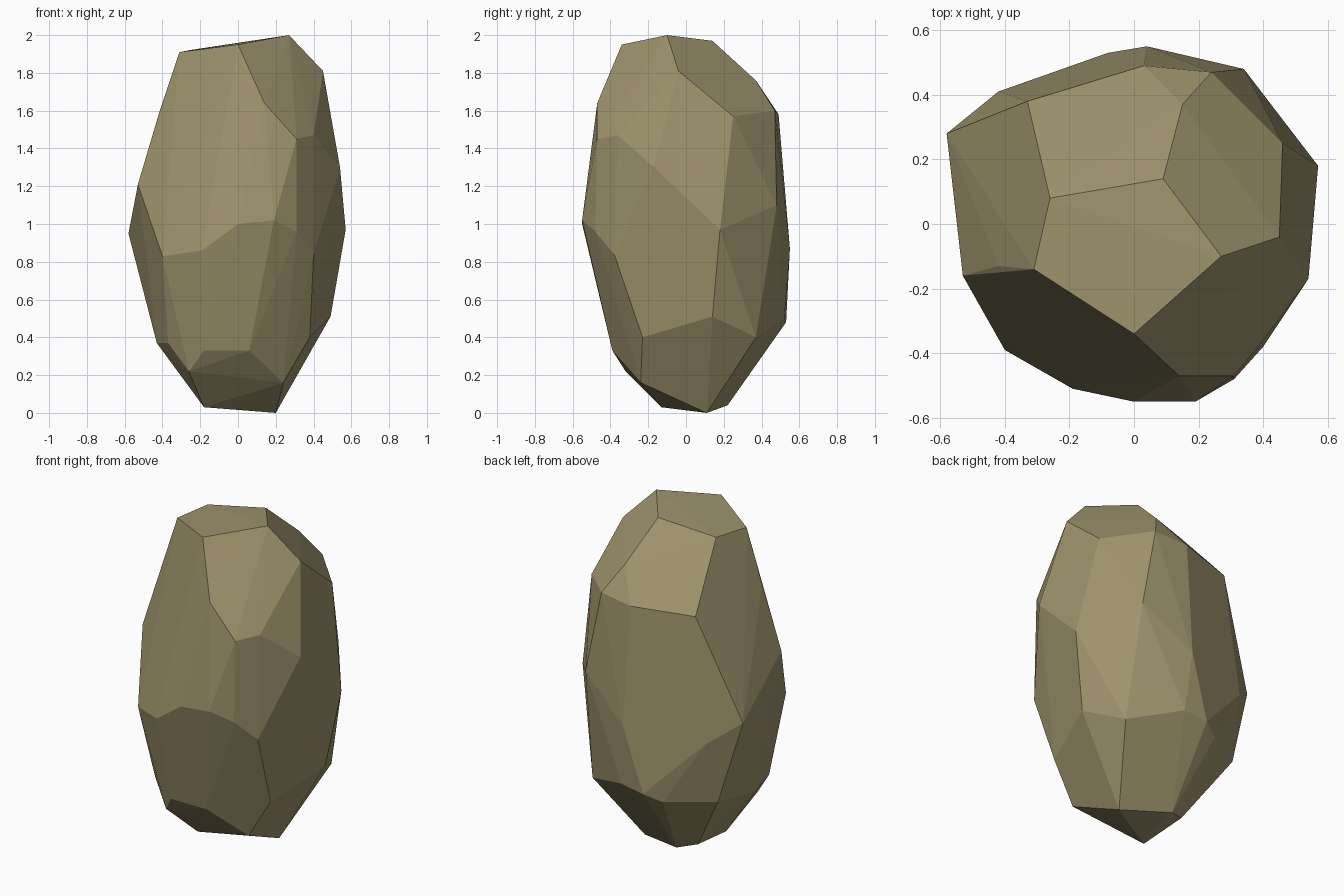
import bpy
import bmesh
import math

# Remove the default object
default_cube = bpy.data.objects.get("Cube")
if default_cube:
    bpy.data.objects.remove(default_cube, do_unlink=True)


def make_material(name, color):
    material = bpy.data.materials.new(name)
    material.use_nodes = True
    material.diffuse_color = color
    shader = next(n for n in material.node_tree.nodes if n.type == "BSDF_PRINCIPLED")
    shader.inputs["Base Color"].default_value = color
    shader.inputs["Roughness"].default_value = 0.9
    return material


def make_chiselled_stone(name, corner_rings, material):
    """Wrap a faceted skin around irregular rings of corners."""
    mesh = bpy.data.meshes.new(name)
    builder = bmesh.new()
    for ring in corner_rings.values():
        for corner in ring:
            builder.verts.new(corner)
    hull = bmesh.ops.convex_hull(builder, input=builder.verts[:], use_existing_faces=False)
    unused = {v for v in hull["geom_interior"] + hull["geom_unused"]
              if isinstance(v, bmesh.types.BMVert)}
    bmesh.ops.delete(builder, geom=list(unused), context="VERTS")

    # Merge nearly level triangles into broad chiselled facets
    bmesh.ops.dissolve_limit(
        builder,
        angle_limit=math.radians(2),
        verts=builder.verts[:],
        edges=builder.edges[:],
    )
    bmesh.ops.recalc_face_normals(builder, faces=builder.faces[:])
    for face in builder.faces:
        face.smooth = False
    builder.to_mesh(mesh)
    builder.free()
    mesh.materials.append(material)
    stone = bpy.data.objects.new(name, mesh)
    bpy.context.collection.objects.link(stone)
    return stone


# Corners of the stone, grouped from crown to foot
corner_rings = {
    "crown": [
        (.27, -.1, 2), (.09, .14, 1.97), (-.26, .08, 1.92),
        (-.31, -.14, 1.91), (0, -.34, 1.95),
    ],
    "shoulder": [
        (.45, -.04, 1.81), (.15, .37, 1.76), (.46, .25, 1.57),
        (.24, .47, 1.6), (.03, .49, 1.58), (-.33, .38, 1.57),
        (-.42, -.13, 1.58), (.14, -.47, 1.64), (.31, -.47, 1.45),
        (.4, -.36, 1.47),
    ],
    "waist": [
        (.54, -.17, 1.3), (.57, .18, .97), (.34, .48, 1.1),
        (.04, .55, .87), (-.42, .41, .83), (-.58, .28, .95),
        (-.53, -.16, 1.21), (-.4, -.39, .83), (-.19, -.51, .86),
        (0, -.55, 1), (.19, -.55, 1.02), (.31, -.48, .96),
        (.4, -.38, .84),
    ],
    "lower_flank": [
        (.49, .14, .51), (.37, .37, .4), (.07, .52, .5),
        (-.08, .53, .48), (-.18, .48, .44), (-.44, .32, .45),
        (-.43, -.06, .37), (-.37, -.27, .37), (-.18, -.39, .33),
        (.06, -.39, .33), (.38, -.23, .4),
    ],
    "foot": [
        (.24, -.24, .16), (-.26, -.32, .22), (.2, .11, 0),
        (-.18, -.13, .03), (-.09, .22, .04), (-.2, .17, .07),
    ],
}

khaki_stone = make_material("khaki_stone", (.34, .29, .15, 1))
make_chiselled_stone("faceted_rock", corner_rings, khaki_stone)
